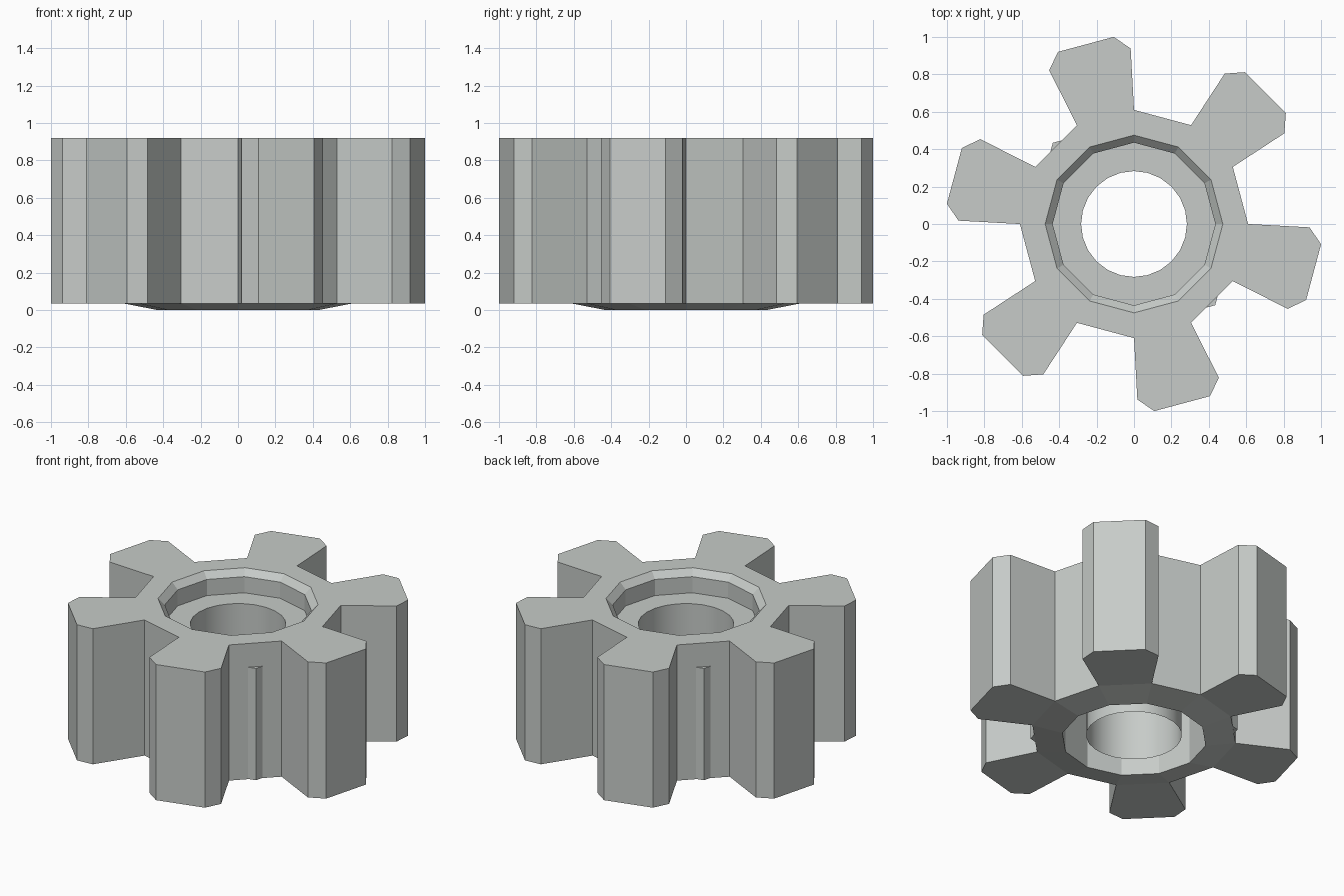
import bpy, bmesh, math

if "Cube" in bpy.data.objects:
    bpy.data.objects.remove(bpy.data.objects["Cube"])

N = 12            # sides of the hub
Z0, Z1 = 0.035, 0.92   # underside and top of the teeth
ROOT = 0.61

grey = bpy.data.materials.new("plain grey")
grey.diffuse_color = (0.57, 0.60, 0.58, 1)
grey.use_nodes = True
grey.node_tree.nodes["Principled BSDF"].inputs["Base Color"].default_value = grey.diffuse_color


def polar(r, deg, z):
    a = math.radians(deg)
    return (r * math.cos(a), r * math.sin(a), z)


def ring(bm, r, z, n, start=0):
    return [bm.verts.new(polar(r, start + 360 * i / n, z)) for i in range(n)]


def bridge(bm, a, b, smooth=False):
    n = len(a)
    for i in range(n):
        j = (i + 1) % n
        f = bm.faces.new((a[i], a[j], b[j], b[i]))
        f.smooth = smooth


def finish(bm, name):
    me = bpy.data.meshes.new(name)
    bm.to_mesh(me)
    bm.free()
    me.materials.append(grey)
    ob = bpy.data.objects.new(name, me)
    bpy.context.collection.objects.link(ob)
    return ob


# gear body: twelve-sided hub, with a tooth on every second side
bm = bmesh.new()
top = ring(bm, ROOT, Z1, N)
bottom = ring(bm, ROOT, Z0, N)
TOOTH = [(0.939, -13.9), (1.006, -8.8), (1.006, 8.8), (0.939, 13.9)]
for i in range(N):
    j = (i + 1) % N
    mid = 30 * i + 15
    if i % 2:
        lo = [bottom[i]] + [bm.verts.new(polar(r, mid + a, Z0)) for r, a in TOOTH] + [bottom[j]]
        hi = [top[i]] + [bm.verts.new(polar(r, mid + a, Z1)) for r, a in TOOTH] + [top[j]]
        for k in range(5):
            bm.faces.new((lo[k], lo[k + 1], hi[k + 1], hi[k]))
        bm.faces.new(hi)
        bm.faces.new(lo[::-1])
    else:
        bm.faces.new((bottom[i], bottom[j], top[j], top[i]))

# chamfered recess in the top
rim = ring(bm, 0.475, Z1, N)
lip = ring(bm, 0.435, 0.88, N)
floor = ring(bm, 0.435, 0.775, N)
bridge(bm, top, rim)
bridge(bm, rim, lip)
bridge(bm, lip, floor)

# recess floor around the round bore
bore = ring(bm, 0.283, 0.775, 2 * N)
for i in range(N):
    j = (i + 1) % N
    bm.faces.new((floor[i], floor[j], bore[(2 * i + 2) % (2 * N)], bore[2 * i + 1], bore[2 * i]))

# bore tube hanging inside the hollow hub
bore_end = ring(bm, 0.283, 0.027, 2 * N)
bridge(bm, bore, bore_end, smooth=True)

# shallow cone below, and the wall of the hollow
opening = ring(bm, 0.43, 0.0, N)
ceiling = ring(bm, 0.43, 0.77, N)
bridge(bm, opening, bottom)
bridge(bm, ceiling, opening)
finish(bm, "gear_body")

# two six-sided pins that show as ridges between teeth
for name, deg in (("ridge_pin_front", -45), ("ridge_pin_back", 135)):
    bm = bmesh.new()
    cx, cy, _ = polar(0.562, deg, 0)
    lo = ring(bm, 0.052, Z0 + 0.001, 6, deg)
    hi = ring(bm, 0.052, 0.765, 6, deg)
    bridge(bm, lo, hi)
    bm.faces.new(hi)
    bm.faces.new(lo[::-1])
    bmesh.ops.translate(bm, verts=bm.verts, vec=(cx, cy, 0))
    finish(bm, name)
